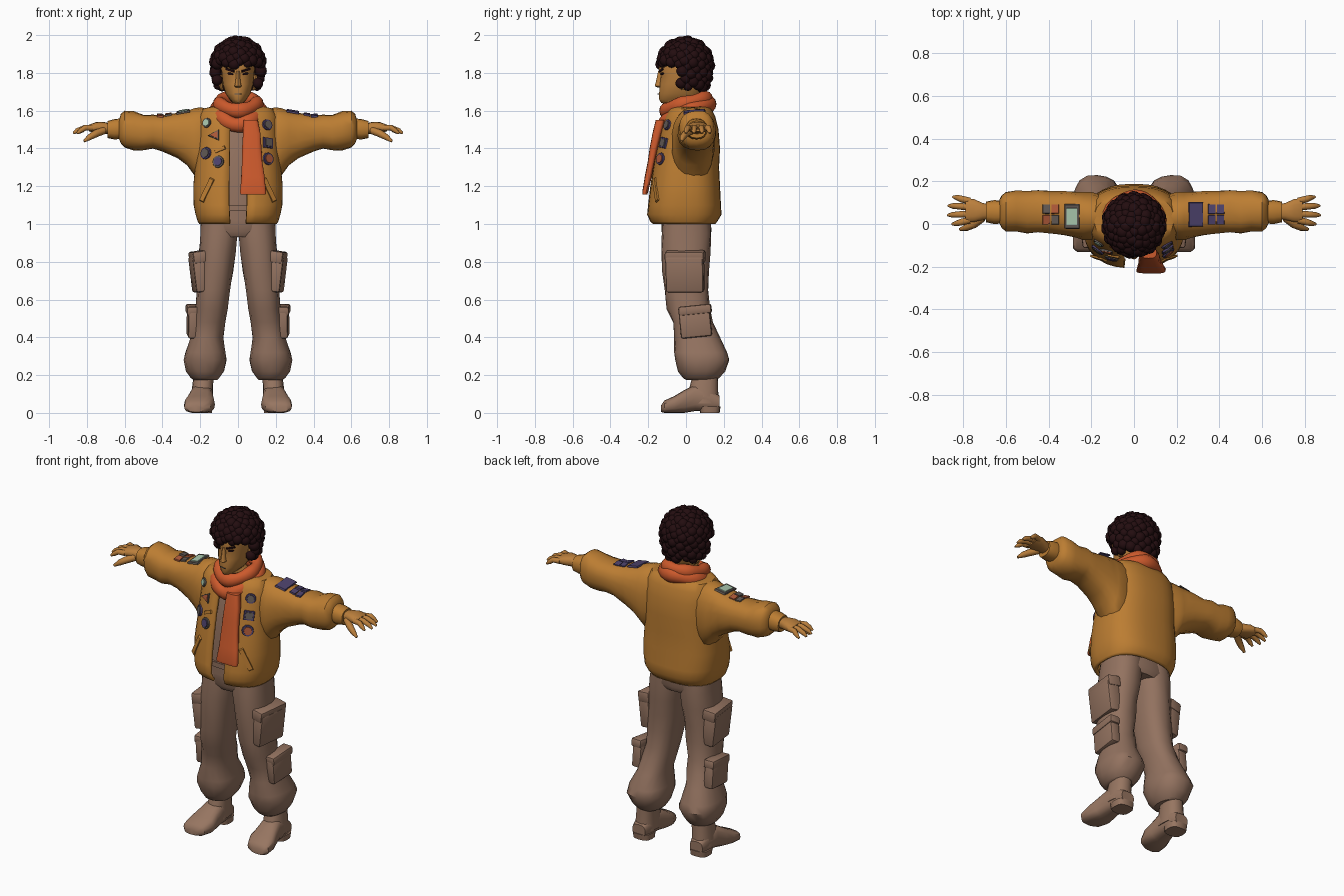
import bpy, bmesh, math
from mathutils import Vector, Matrix
from mathutils.bvhtree import BVHTree

if "Cube" in bpy.data.objects:
    bpy.data.objects.remove(bpy.data.objects["Cube"])

def material(name, r, g, b):
    m = bpy.data.materials.new(name)
    m.diffuse_color = (r, g, b, 1)
    m.use_nodes = True
    m.node_tree.nodes["Principled BSDF"].inputs["Base Color"].default_value = m.diffuse_color
    return m

JACKET = material("ochre jacket", .50, .205, .032)
SKIN = material("tan skin", .49, .21, .045)
PANTS = material("brown cloth", .29, .168, .115)
BOOT = material("brown leather", .31, .18, .12)
HAIR = material("dark hair", .017, .004, .005)
SCARF = material("orange scarf", .60, .10, .025)
PURPLE = material("purple badge", .075, .055, .15)
MINT = material("mint badge", .40, .57, .42)
GREY = material("grey badge", .12, .10, .09)
RUST = material("rust badge", .42, .10, .04)

def finish(bm, name, mat, mirror=False, recalc=True):
    if recalc:
        bmesh.ops.recalc_face_normals(bm, faces=bm.faces[:])
    me = bpy.data.meshes.new(name)
    bm.to_mesh(me)
    bm.free()
    me.materials.append(mat)
    ob = bpy.data.objects.new(name, me)
    bpy.context.collection.objects.link(ob)
    if mirror:
        ob.modifiers.new("mirror", 'MIRROR').use_mirror_merge = False
    return ob

def skin(rings, name, mat, mirror=False, wrap=True, closed=False):
    """Bridge rings of points; wrap joins each ring, closed joins last to first."""
    bm = bmesh.new()
    vs = [[bm.verts.new(p) for p in r] for r in rings]
    n, k = len(vs[0]), len(vs)
    for i in range(k if closed else k - 1):
        a, b = vs[i], vs[(i + 1) % k]
        for j in range(n if wrap else n - 1):
            l = (j + 1) % n
            bm.faces.new((a[j], a[l], b[l], b[j]))
    if wrap and not closed:
        bm.faces.new(vs[0][::-1])
        bm.faces.new(vs[-1])
    return finish(bm, name, mat, mirror, recalc=wrap)

def loft(name, mat, axis, rows, n=20, p=2.4, wob=0, gap=0, mirror=False):
    """rows: position on axis, then low/high extents on the other two axes."""
    rings = []
    for t, u0, u1, v0, v1 in rows:
        ring = []
        for j in range(n):
            a = -math.pi / 2 + gap + j * (2 * math.pi - 2 * gap) / (n - 1 if gap else n)
            c, s = math.cos(a), math.sin(a)
            w = 1 + wob * math.sin(4 * a + 37 * t)
            u = (u0 + u1) / 2 + w * (u1 - u0) / 2 * math.copysign(abs(c) ** (2 / p), c)
            v = (v0 + v1) / 2 + w * (v1 - v0) / 2 * math.copysign(abs(s) ** (2 / p), s)
            ring.append({'z': (u, v, t), 'x': (t, u, v), 'y': (u, t, v)}[axis])
        rings.append(ring)
    return skin(rings, name, mat, mirror, wrap=not gap)

def tube(name, mat, pts, radii, n=10, closed=False, mirror=False, flat=1):
    pts, k, rings = [Vector(q) for q in pts], len(pts), []
    for i, q in enumerate(pts):
        a = pts[(i - 1) % k] if closed or i else q
        b = pts[(i + 1) % k] if closed or i < k - 1 else q
        d = (b - a).normalized()
        side = d.cross(Vector((0, 0, 1))).normalized()
        up = side.cross(d)
        rings.append([q + radii[i] * (math.cos(t) * side + flat * math.sin(t) * up)
                      for t in (2 * math.pi * j / n for j in range(n))])
    return skin(rings, name, mat, mirror, closed=closed)

def box(name, mat, loc, size, rot=(0, 0, 0), mirror=True):
    bm = bmesh.new()
    bmesh.ops.create_cube(bm, size=1)
    bmesh.ops.scale(bm, vec=size, verts=bm.verts[:])
    bmesh.ops.bevel(bm, geom=bm.edges[:], offset=.012, segments=2, affect='EDGES', profile=.5)
    turn = [Matrix.Rotation(r, 4, ax) for r, ax in zip(rot, 'XYZ')]
    bm.transform(Matrix.Translation(loc) @ turn[2] @ turn[1] @ turn[0])
    return finish(bm, name, mat, mirror)

# ---- Trousers, pockets and boots
loft("trouser_seat", PANTS, 'z', [(.93, -.15, .15, -.11, .12), (.96, -.19, .19, -.13, .135),
     (1.04, -.195, .195, -.13, .13), (1.12, -.18, .18, -.12, .12)])
loft("trouser_leg", PANTS, 'z', [(.175, .11, .235, 0, .16), (.185, .10, .25, -.015, .175),
     (.22, .075, .275, -.04, .205), (.28, .058, .29, -.06, .232), (.32, .065, .28, -.065, .22),
     (.40, .078, .25, -.06, .178), (.48, .065, .235, -.07, .145), (.55, .055, .225, -.10, .125),
     (.65, .04, .22, -.115, .12), (.75, .026, .215, -.125, .12), (.85, .012, .207, -.13, .13),
     (.95, 0, .2, -.13, .135), (1.04, -.01, .195, -.12, .13)], n=18, p=2.3, wob=.025, mirror=True)
box("thigh_pocket", PANTS, (.205, -.005, .735), (.075, .2, .19), (0, .12, -.12))
box("thigh_pocket_flap", PANTS, (.208, -.005, .825), (.082, .21, .065), (0, .15, -.12))
box("shin_pocket", PANTS, (.238, .05, .475), (.06, .165, .15), (.1, 0, -.05))
box("shin_pocket_flap", PANTS, (.24, .048, .545), (.068, .175, .05), (.1, 0, -.05))
loft("boot_shaft", BOOT, 'z', [(.05, .13, .25, .0, .175), (.12, .132, .245, .015, .17),
     (.2, .13, .235, .035, .17)], n=16, mirror=True)
loft("boot_foot", BOOT, 'y', [(-.132, .18, .265, .005, .04), (-.115, .145, .285, 0, .065),
     (-.06, .122, .285, 0, .09), (-.01, .128, .268, 0, .12), (.05, .132, .252, .01, .15),
     (.13, .135, .245, .01, .13), (.178, .15, .235, .02, .09)], n=16, p=2.8, mirror=True)
loft("boot_heel", BOOT, 'z', [(.0, .137, .245, .075, .178), (.035, .135, .25, .07, .183)],
     n=16, p=3, mirror=True)

# ---- Shirt, open jacket and sleeves
loft("shirt", PANTS, 'z', [(1.02, -.17, .17, -.135, .12), (1.2, -.18, .18, -.135, .13),
     (1.45, -.17, .17, -.11, .13), (1.58, -.1, .1, -.07, .1)])
loft("trouser_belt", PANTS, 'z', [(1.07, -.185, .185, -.145, .13), (1.1, -.185, .185, -.145, .13)])
jacket = loft("jacket_body", JACKET, 'z', [(1.0, -.205, .205, -.175, .155),
     (1.012, -.213, .213, -.19, .165), (1.05, -.225, .225, -.207, .188), (1.1, -.235, .235, -.202, .185),
     (1.2, -.237, .237, -.19, .18), (1.3, -.228, .228, -.175, .175), (1.4, -.22, .22, -.158, .18),
     (1.5, -.215, .215, -.135, .172), (1.57, -.21, .21, -.115, .155), (1.61, -.185, .185, -.09, .135),
     (1.63, -.11, .11, -.06, .11)], n=33, p=2.6, gap=.125)
mod = jacket.modifiers.new("cloth", 'SOLIDIFY')
mod.thickness, mod.offset = .018, -1
sleeve = loft("sleeve", JACKET, 'x', [(.13, -.06, .13, 1.26, 1.605), (.2, -.075, .15, 1.23, 1.615),
     (.235, -.075, .15, 1.265, 1.61), (.27, -.065, .152, 1.31, 1.598), (.32, -.055, .155, 1.347, 1.59),
     (.40, -.043, .155, 1.385, 1.575), (.45, -.04, .16, 1.398, 1.58), (.50, -.045, .155, 1.39, 1.578),
     (.55, -.035, .157, 1.39, 1.595), (.6, -.035, .15, 1.405, 1.6), (.62, -.02, .135, 1.425, 1.585),
     (.63, 0, .115, 1.45, 1.55)], n=18, wob=.018, mirror=True)
loft("cuff", JACKET, 'x', [(.61, .003, .108, 1.45, 1.56), (.655, .0, .112, 1.448, 1.555),
     (.692, .008, .105, 1.455, 1.545)], n=16, mirror=True)

# ---- Hands
loft("palm", SKIN, 'x', [(.67, .025, .09, 1.475, 1.53), (.71, .018, .1, 1.478, 1.54),
     (.75, .008, .118, 1.482, 1.54), (.79, .008, .122, 1.49, 1.525)], n=14, mirror=True)
for i, (y, tip) in enumerate([(.018, .852), (.048, .872), (.079, .87), (.108, .848)]):
    bend = (y - .063) * .35
    tube("finger_%d" % (i + 1), SKIN, [(.77, y, 1.508), (.81, y + bend * .6, 1.51),
         (tip - .02, y + bend, 1.495), (tip, y + bend * 1.2, 1.48)],
         [.016, .0155, .013, .006], mirror=True)
tube("thumb", SKIN, [(.71, .03, 1.495), (.75, .0, 1.48), (.785, -.017, 1.46), (.815, -.025, 1.438)],
     [.02, .02, .016, .007], mirror=True)

# ---- Head and face
head = loft("head", SKIN, 'z', [(1.54, -.055, .055, -.04, .07), (1.62, -.052, .052, -.055, .07),
     (1.642, -.028, .028, -.132, .06), (1.66, -.046, .046, -.142, .07), (1.69, -.066, .066, -.142, .08),
     (1.74, -.081, .081, -.14, .10), (1.785, -.086, .086, -.134, .11), (1.82, -.089, .089, -.145, .11),
     (1.87, -.086, .086, -.135, .11), (1.93, -.06, .06, -.09, .08)], n=24, p=2.2)
loft("nose", SKIN, 'z', [(1.722, -.012, .012, -.148, -.12), (1.73, -.02, .02, -.166, -.12),
     (1.75, -.014, .014, -.16, -.12), (1.81, -.009, .009, -.147, -.12)], n=10, p=2)
loft("ear", SKIN, 'z', [(1.71, .075, .092, -.025, .0), (1.73, .08, .104, -.03, .012),
     (1.77, .08, .108, -.03, .02), (1.79, .08, .1, -.02, .01)], n=10, mirror=True)

# ---- Curly hair: clumps spread over an egg, left open at the face
bm = bmesh.new()
core = Matrix.Translation((0, .008, 1.85)) @ Matrix.Diagonal((.122, .125, .125, 1))
bmesh.ops.create_icosphere(bm, subdivisions=3, radius=1, matrix=core)
bmesh.ops.delete(bm, geom=[v for v in bm.verts if v.co.z < 1.83 and v.co.y < -.01], context='VERTS')
N = 210
for i in range(N):
    h = 1 - 2 * (i + .5) / N
    r, a = math.sqrt(1 - h * h), i * 2.39996
    c = Vector((.124 * r * math.cos(a), -.005 + .128 * r * math.sin(a),
                1.845 + h * (.123 if h > 0 else .2)))
    if c.z < 1.72 or (c.z < 1.845 and c.y < -.03):
        continue
    bmesh.ops.create_icosphere(bm, subdivisions=2, radius=.029 + .004 * math.sin(i * 1.7),
                               matrix=Matrix.Translation(c))
finish(bm, "curly_hair", HAIR)

# ---- Scarf: two wraps and a hanging end
def wrap(name, rx, ry, z, slope, r, dip):
    pts, rad = [], []
    for i in range(32):
        a = 2 * math.pi * i / 32
        y = .003 + ry * math.sin(a)
        pts.append((rx * math.cos(a), y, z + slope * y - dip * max(0, -math.sin(a)) ** 4))
        rad.append(r * (1 + .1 * math.sin(5 * a + z * 40)))
    tube(name, SCARF, pts, rad, n=12, closed=True, flat=1.15)
wrap("scarf_upper_wrap", .1, .108, 1.638, .25, .034, .012)
wrap("scarf_lower_wrap", .118, .12, 1.592, .35, .036, .028)
loft("scarf_end", SCARF, 'z', [(1.155, .012, .148, -.23, -.205), (1.17, .01, .15, -.232, -.2),
     (1.25, .018, .14, -.218, -.182), (1.33, .02, .13, -.203, -.165), (1.4, .022, .124, -.192, -.15),
     (1.48, .025, .12, -.178, -.13), (1.55, .03, .105, -.16, -.11)], n=18, p=3.2, wob=.03)

# ---- Badges, welts and face details: thin plates set on the surface below
bpy.context.view_layer.update()
deps = bpy.context.evaluated_depsgraph_get()
SURF = {k: BVHTree.FromObject(o, deps) for k, o in (("jacket", jacket), ("sleeve", sleeve), ("head", head))}

def plate(name, on, x, k, mat, n, sx, sy, rot=0, lift=0, thick=.009):
    """k is height on the front surfaces, depth on the sleeve tops."""
    start, ray = ((x, k, 2), (0, 0, -1)) if on == "sleeve" else ((x, -1, k), (0, 1, 0))
    hit, nor = SURF[on].ray_cast(Vector(start), Vector(ray))[:2]
    if nor.dot(Vector(ray)) > 0:
        nor = -nor
    tx = (Vector((1, 0, 0)) - nor * nor.x).normalized()
    frame = Matrix((tx, nor.cross(tx), nor)).transposed().to_4x4()
    frame.translation = hit + nor * (lift + .002)
    bm = bmesh.new()
    spin = Matrix.Rotation(math.pi / n if n == 4 else math.pi / 2, 4, 'Z')
    bmesh.ops.create_cone(bm, cap_ends=True, segments=n, radius1=math.sqrt(2) if n == 4 else 1,
                          radius2=math.sqrt(2) * .93 if n == 4 else .93, depth=1, matrix=spin)
    bm.transform(frame @ Matrix.Rotation(rot, 4, 'Z') @ Matrix.Diagonal((sx, sy, thick, 1)))
    finish(bm, name, mat)

def badge(name, on, x, k, rim, face, n, sx, sy, rot=0):
    plate(name + "_rim", on, x, k, rim, n, sx, sy, rot)
    plate(name + "_face", on, x, k, face, n, sx * .72, sy * .72, rot, .004)

badge("mint_badge", "jacket", -.165, 1.535, GREY, MINT, 12, .027, .027)
badge("triangle_badge", "jacket", -.12, 1.47, GREY, RUST, 3, .042, .035)
badge("dark_badge", "jacket", -.17, 1.375, PURPLE, GREY, 12, .034, .034)
badge("violet_badge", "jacket", -.105, 1.33, GREY, PURPLE, 12, .032, .034)
plate("cloth_strip", "jacket", -.095, 1.395, JACKET, 4, .03, .01, .35)
badge("round_badge", "jacket", .155, 1.525, PURPLE, GREY, 12, .03, .03)
badge("square_badge", "jacket", .158, 1.43, PURPLE, GREY, 4, .03, .028)
badge("sunset_badge", "jacket", .16, 1.345, PURPLE, RUST, 12, .034, .034)
for s in (-1, 1):
    plate("slash_pocket", "jacket", s * .165, 1.18, JACKET, 4, .014, .068, s * .5)
    plate("eyebrow", "head", s * .042, 1.815, HAIR, 4, .026, .006, s * .15, thick=.006)
    plate("eye", "head", s * .04, 1.795, HAIR, 8, .018, .007, thick=.005)
plate("mouth", "head", 0, 1.688, GREY, 4, .02, .002, thick=.004)
badge("mint_sleeve_patch", "sleeve", -.29, .035, GREY, MINT, 4, .036, .058)
plate("purple_sleeve_patch", "sleeve", .29, .045, PURPLE, 4, .035, .058)
for i in (-1, 1):
    for j in (-1, 1):
        plate("rust_patch", "sleeve", -.39 + i * .021, .045 + j * .025, RUST if i * j > 0 else GREY,
              4, .018, .022)
        plate("violet_patch", "sleeve", .385 + i * .02, .045 + j * .025, PURPLE, 4, .018, .023)

# ---- Smooth shading with kept creases
bpy.ops.object.select_all(action='SELECT')
bpy.context.view_layer.objects.active = jacket
bpy.ops.object.shade_smooth_by_angle(angle=math.radians(38))
